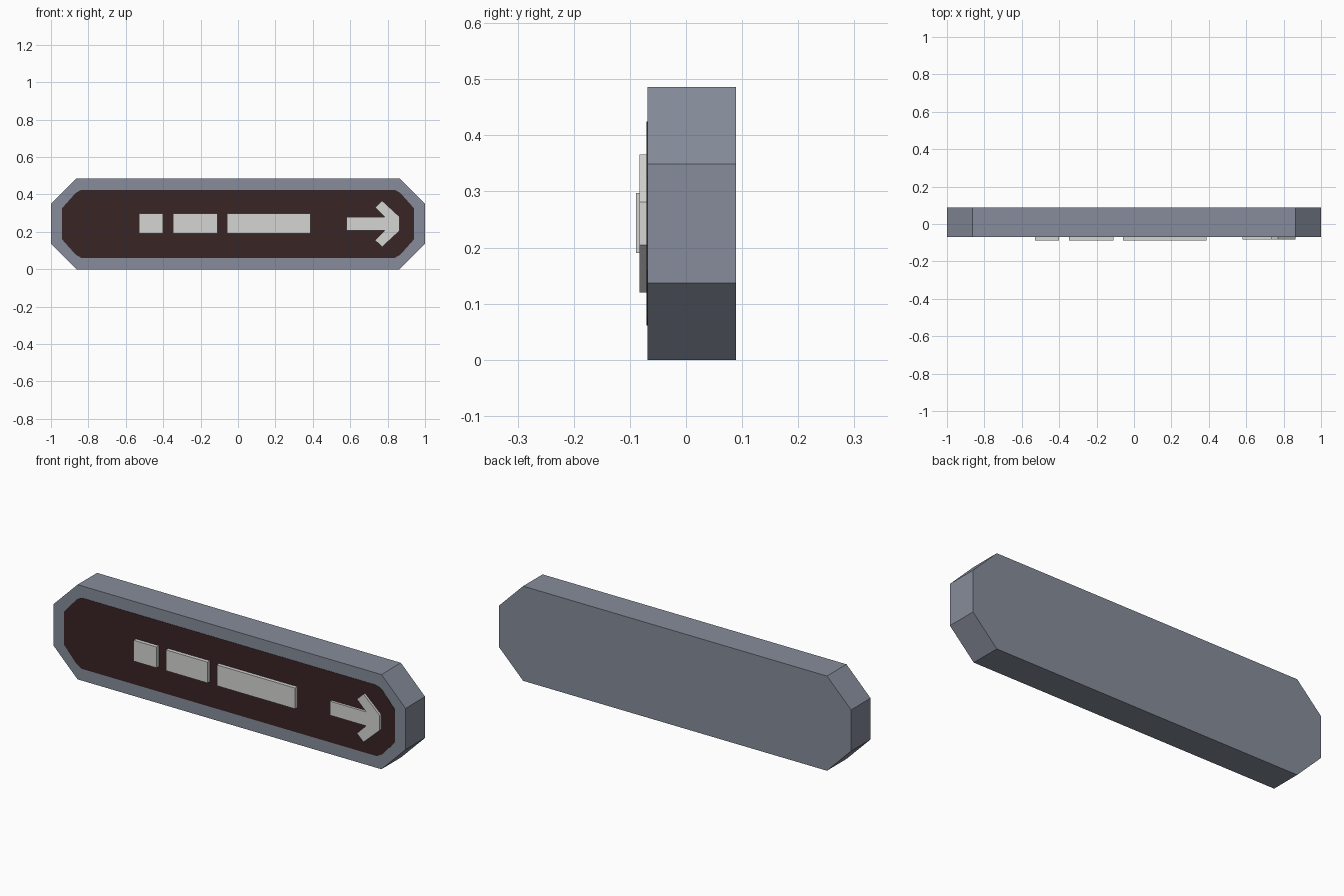
import bpy, bmesh

if "Cube" in bpy.data.objects:
    bpy.data.objects.remove(bpy.data.objects["Cube"])


def material(name, rgb):
    m = bpy.data.materials.new(name)
    m.diffuse_color = (*rgb, 1)
    m.use_nodes = True
    m.node_tree.nodes["Principled BSDF"].inputs["Base Color"].default_value = m.diffuse_color
    return m


GREY = material("slate grey", (0.24, 0.265, 0.325))
DARK = material("dark brown", (0.042, 0.018, 0.018))
WHITE = material("off white", (0.66, 0.66, 0.65))


def prism(name, outline, front, back, mat):
    """Extrude an x-z outline along y."""
    bm = bmesh.new()
    face = bm.faces.new([bm.verts.new((x, front, z)) for x, z in outline])
    ext = bmesh.ops.extrude_face_region(bm, geom=[face])
    for v in ext["geom"]:
        if isinstance(v, bmesh.types.BMVert):
            v.co.y = back
    bmesh.ops.recalc_face_normals(bm, faces=bm.faces)
    mesh = bpy.data.meshes.new(name)
    bm.to_mesh(mesh)
    bm.free()
    mesh.materials.append(mat)
    obj = bpy.data.objects.new(name, mesh)
    bpy.context.collection.objects.link(obj)
    return obj


def four_way(quarter, mid):
    """Mirror a top-right run of points (top to side) into a closed outline."""
    right = quarter + [(x, 2 * mid - z) for x, z in reversed(quarter)]
    return right + [(-x, z) for x, z in reversed(right)]


MID = 0.243
FACE = -0.069

# Sign case
prism("sign_case", four_way([(0.863, 0.486), (1.0, 0.349)], MID), FACE, 0.089, GREY)

# Dark display panel, a thin plate on the front
prism("display_panel", four_way([(0.838, 0.425), (0.868, 0.408), (0.94, 0.327)], MID),
      FACE - 0.0015, FACE + 0.002, DARK)

# Raised message bars
for i, (x0, x1) in enumerate([(-0.53, -0.40), (-0.347, -0.11), (-0.058, 0.387)]):
    prism(f"message_bar_{i + 1}", [(x0, 0.19), (x1, 0.19), (x1, 0.297), (x0, 0.297)],
          -0.089, FACE, WHITE)

# Raised direction arrow, upper half mirrored downward
half = [(0.58, 0.279), (0.785, 0.279), (0.733, 0.331), (0.771, 0.366), (0.863, 0.281)]
arrow = half + [(x, 2 * MID - z) for x, z in reversed(half)]
prism("direction_arrow", arrow, -0.083, FACE, WHITE)
